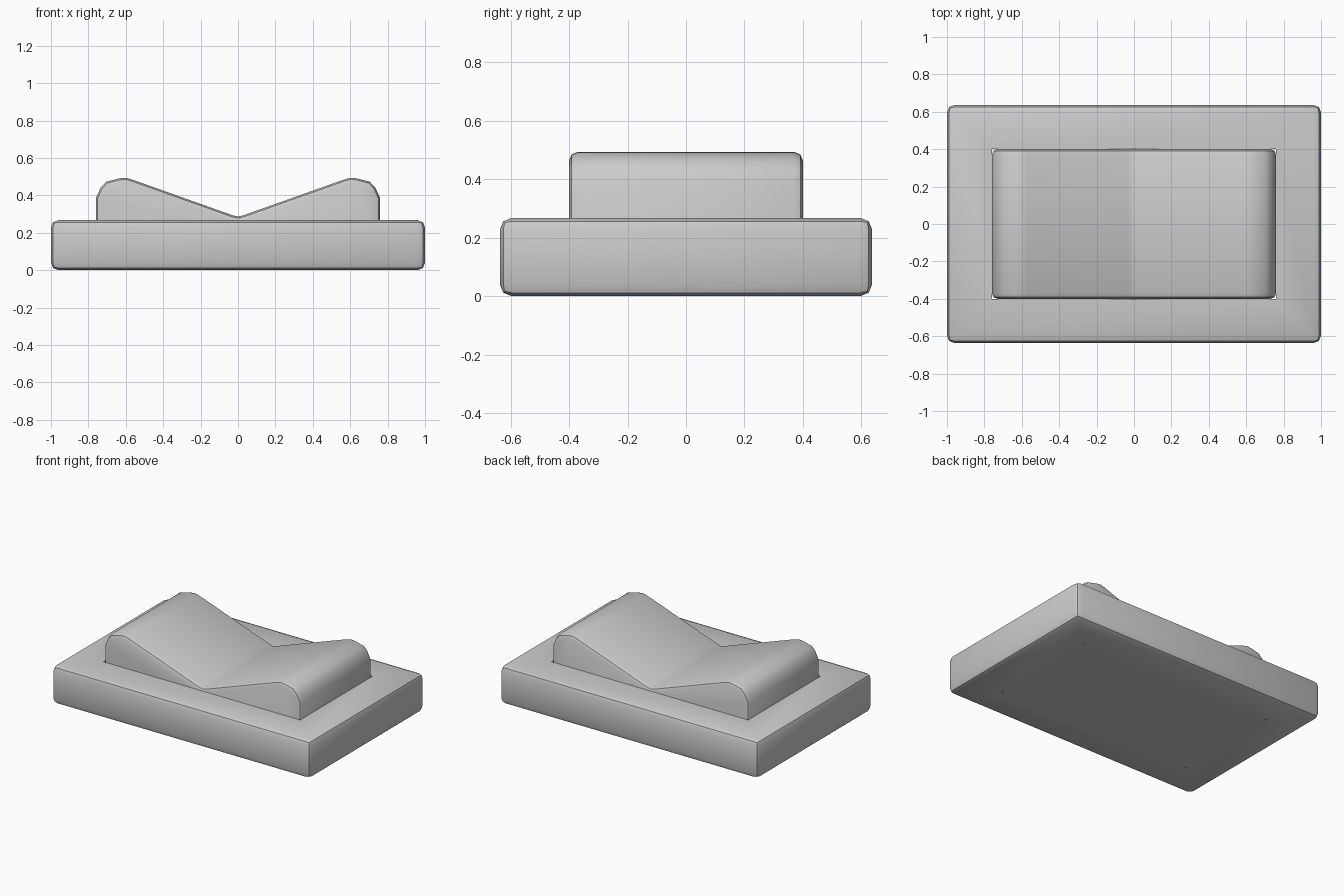
import bpy, bmesh

if "Cube" in bpy.data.objects:
    bpy.data.objects.remove(bpy.data.objects["Cube"])


def finish(bm, name):
    bmesh.ops.recalc_face_normals(bm, faces=bm.faces)
    mesh = bpy.data.meshes.new(name)
    bm.to_mesh(mesh)
    bm.free()
    obj = bpy.data.objects.new(name, mesh)
    bpy.context.collection.objects.link(obj)
    bpy.ops.object.select_all(action='DESELECT')
    obj.select_set(True)
    bpy.context.view_layer.objects.active = obj
    bpy.ops.object.shade_smooth_by_angle(angle=0.6)
    return obj


HX, HY = 0.76, 0.40       # rocker half size, also the opening in the frame

# Frame: bevelled slab with a rectangular opening
bm = bmesh.new()
bmesh.ops.create_cube(bm, size=1)
for v in bm.verts:
    v.co.x *= 2.0
    v.co.y *= 1.274
    v.co.z = (v.co.z + 0.5) * 0.268
bmesh.ops.bevel(bm, geom=bm.edges[:], offset=0.04, segments=2,
                profile=0.5, affect='EDGES')
bm.normal_update()
caps = [f for f in bm.faces if abs(f.normal.z) > 0.99 and f.calc_area() > 1]
bmesh.ops.inset_individual(bm, faces=caps, thickness=0.2)
rims = []
for f in caps:
    for v in f.verts:
        v.co.x = HX if v.co.x > 0 else -HX
        v.co.y = HY if v.co.y > 0 else -HY
    rims += f.edges[:]
bmesh.ops.delete(bm, geom=caps, context='FACES_ONLY')
bmesh.ops.bridge_loops(bm, edges=rims)
finish(bm, "switch_frame")

# Rocker: V-shaped profile extruded along y, with rounded front and back rims
half = [(0.03, 0.294), (0.57, 0.486), (0.60, 0.494), (0.635, 0.491),
        (0.705, 0.473), (0.735, 0.440), (HX, 0.385), (HX, 0.0)]
profile = [(-x, z) for x, z in reversed(half)] + [(0, 0.287)] + half
bm = bmesh.new()
front = bm.faces.new([bm.verts.new((x, -HY, z)) for x, z in profile])
ext = bmesh.ops.extrude_face_region(bm, geom=[front], use_keep_orig=True)
for g in ext["geom"]:
    if isinstance(g, bmesh.types.BMVert):
        g.co.y = HY
bmesh.ops.recalc_face_normals(bm, faces=bm.faces)
rim = [e for e in bm.edges
       if abs(e.verts[0].co.y - e.verts[1].co.y) < 1e-5
       and max(v.co.z for v in e.verts) > 0.01]
bmesh.ops.bevel(bm, geom=rim, offset=0.03, segments=2, profile=0.5,
                affect='EDGES', clamp_overlap=False)
finish(bm, "rocker")
